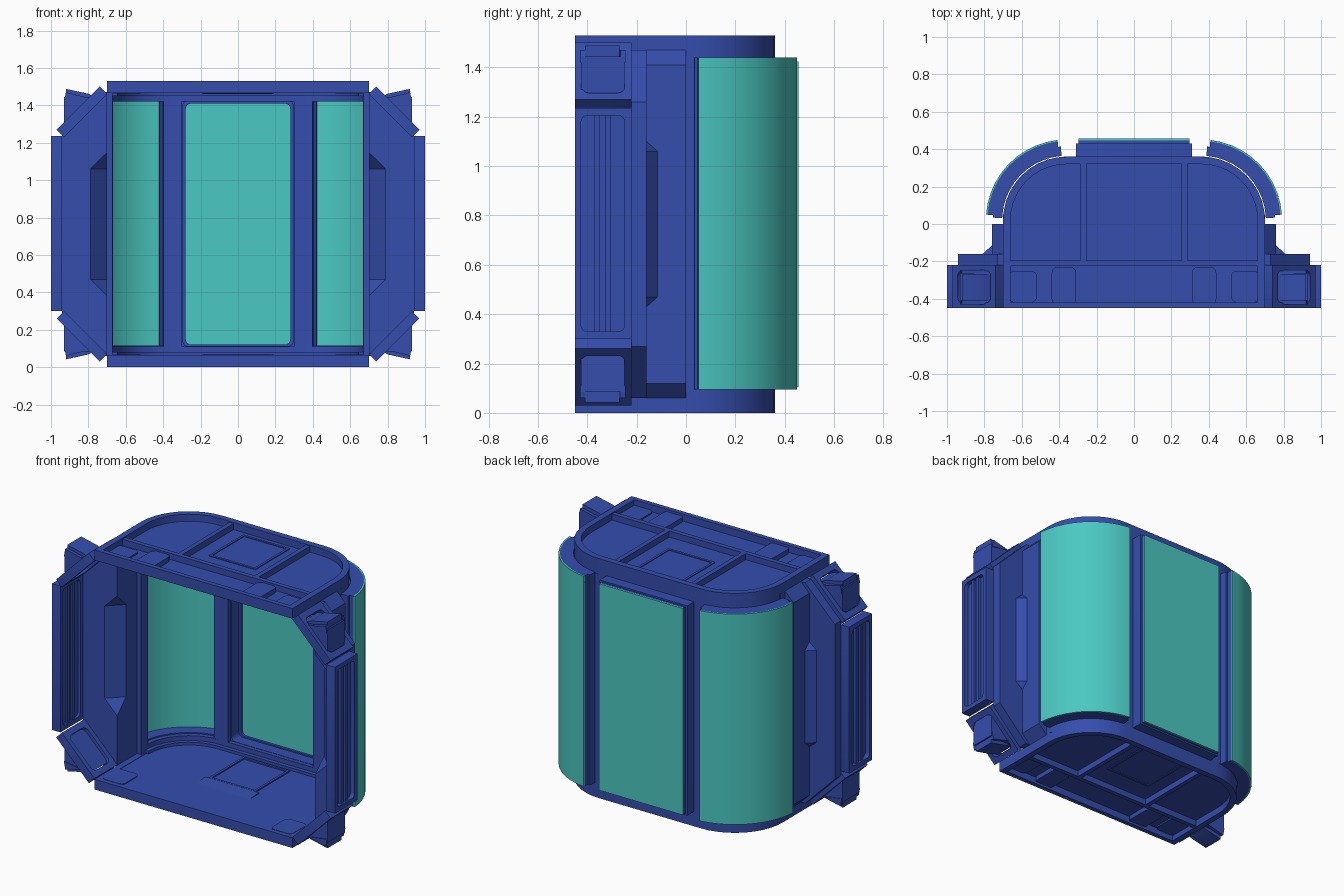
import bpy, bmesh, math
from mathutils import Matrix, Vector

if "Cube" in bpy.data.objects:
    bpy.data.objects.remove(bpy.data.objects["Cube"])

MID = 0.765           # mid height, everything mirrors about it
C = (0.36, 0.02)      # centre of the rounded rear corner


def material(name, rgb):
    m = bpy.data.materials.new(name)
    m.diffuse_color = (*rgb, 1)
    m.use_nodes = True
    m.node_tree.nodes["Principled BSDF"].inputs["Base Color"].default_value = m.diffuse_color
    return m


BLUE = material("hull_blue", (0.035, 0.075, 0.42))
TEAL = material("glass_teal", (0.07, 0.58, 0.54))

pivot = bpy.data.objects.new("mirror_pivot", None)
bpy.context.collection.objects.link(pivot)
pivot.location = (0, 0, MID)
pivot.hide_render = True


def put(axis, p, h):
    a, b = p
    return {"x": (h, a, b), "y": (a, h, b), "z": (a, b, h)}[axis]


def make(name, parts, mat=BLUE, mirror="", matrix=None):
    """parts: (axis, low, high, outline, optional hole outline)"""
    bm = bmesh.new()
    for axis, lo, hi, outer, *hole in parts:
        loops = [[bm.verts.new(put(axis, p, h)) for p in pts]
                 for pts in [outer] + hole for h in (lo, hi)]
        n = len(outer)
        pairs = [(0, 1)] if not hole else [(0, 1), (2, 3), (0, 2), (1, 3)]
        for i, j in pairs:
            for k in range(n):
                m = (k + 1) % n
                bm.faces.new((loops[i][k], loops[i][m], loops[j][m], loops[j][k]))
        if not hole:
            bm.faces.new(loops[0])
            bm.faces.new(loops[1])
    bmesh.ops.recalc_face_normals(bm, faces=bm.faces)
    if matrix:
        bm.transform(matrix)
    me = bpy.data.meshes.new(name)
    bm.to_mesh(me)
    bm.free()
    me.materials.append(mat)
    ob = bpy.data.objects.new(name, me)
    bpy.context.collection.objects.link(ob)
    if mirror:
        mod = ob.modifiers.new("mirror", "MIRROR")
        mod.mirror_object = pivot
        mod.use_axis = [c in mirror for c in "xyz"]
    return ob


def rrect(x0, x1, y0, y1, r=0.0005, n=4):
    pts = []
    for q, (cx, cy) in enumerate([(x1 - r, y1 - r), (x0 + r, y1 - r), (x0 + r, y0 + r), (x1 - r, y0 + r)]):
        for i in range(n + 1):
            t = math.radians(90 * (q + i / n))
            pts.append((cx + r * math.cos(t), cy + r * math.sin(t)))
    return pts


def rect(x0, x1, y0, y1):
    return [(x0, y0), (x1, y0), (x1, y1), (x0, y1)]


def arc(r, a0, a1, n=10):
    ts = [math.radians(a0 + (a1 - a0) * i / n) for i in range(n + 1)]
    return [(C[0] + r * math.cos(t), C[1] + r * math.sin(t)) for t in ts]


def band(r0, r1, a0, a1, n=10):
    return arc(r1, a0, a1, n) + arc(r0, a0, a1, n)[::-1]


def d_shape(r, y0):
    a = arc(r, 0, 90)
    x = C[0] + r
    return [(x, y0)] + a + [(-p, q) for p, q in a[::-1]] + [(-x, y0)]


# floor and ceiling: plate, rim and outer ribs
make("deck_plate", [("z", 0.045, 0.062, d_shape(0.33, -0.44))], mirror="z")
make("deck_rim", [("z", 0, 0.065, d_shape(0.34, -0.45), d_shape(0.30, -0.42))], mirror="z")
make("deck_ribs", [("z", 0.006, 0.05, rect(-0.69, 0.69, -0.225, -0.195))]
     + [("z", 0.006, 0.05, rect(s * 0.27 - 0.015, s * 0.27 + 0.015, -0.2, 0.34)) for s in (-1, 1)],
     mirror="z")
make("deck_hatch", [("z", 0.04, 0.07, rrect(-0.165, 0.165, -0.06, 0.29), rrect(-0.15, 0.15, -0.045, 0.275))], mirror="z")
make("hatch_step", [("x", -0.19, 0.19, [(-0.18, 0.06), (-0.06, 0.06), (-0.06, 0.069)])], mirror="z")
make("deck_latches", [("z", 0.015, 0.05, rrect(0.31, 0.44, -0.43, -0.23, 0.03)),
                      ("z", 0.035, 0.067, rrect(0.52, 0.67, -0.42, -0.25, 0.03))], mirror="xz")

# rear wall frame: bands above and below the windows, posts between
outer = arc(0.34, 0, 90)
inner = arc(0.31, 0, 90)
strip = (outer + [(-x, y) for x, y in outer[::-1]] + [(-x, y) for x, y in inner] + inner[::-1])
make("window_sill", [("z", 0.06, 0.11, strip)], mirror="z")
ledge = arc(0.285, 0, 90)
make("floor_border", [("z", 0.06, 0.08, inner + [(-x, y) for x, y in inner[::-1]]
                      + [(-x, y) for x, y in ledge] + ledge[::-1])], mirror="z")
make("window_posts", [("z", 0.1, 1.43, arc(0.34, 83, 90, 3) + [(0.30, 0.36), (0.30, 0.33)] + arc(0.31, 90, 83, 3)),
                      ("z", 0.1, 1.43, band(0.31, 0.34, 0, 5, 1))], mirror="x")

# curved corner windows
Z0, Z1 = 0.095, 1.44
make("curved_window_frame",
     [("z", Z0 if low else Z1 - 0.02, Z0 + 0.02 if low else Z1, band(r0, r1, a0, a1))
      for low in (True, False) for r0, r1, a0, a1 in ((0.345, 0.395, 4, 84), (0.39, 0.424, 5, 83))]
     + [("z", Z0, Z1, band(r0, r1, a0, a1, 1))
        for r0, r1, a0, a1 in ((0.345, 0.395, 2, 5), (0.345, 0.395, 83, 85.5),
                               (0.39, 0.424, 4, 6), (0.39, 0.424, 81.5, 83.5))],
     mirror="x")
make("curved_window_glass", [("z", Z0, Z1, band(0.422, 0.432, 4, 83.5))], TEAL, "x")

# flat centre window
make("centre_window_frame", [
    ("y", 0.355, 0.43, rrect(-0.31, 0.31, 0.095, 1.435), rrect(-0.295, 0.295, 0.112, 1.425, 0.03)),
    ("y", 0.43, 0.447, rrect(-0.297, 0.297, 0.105, 1.425), rrect(-0.28, 0.28, 0.12, 1.41, 0.03))])
make("centre_window_glass", [("y", 0.445, 0.456, rect(-0.297, 0.297, 0.105, 1.425))], TEAL)

# side walls, notched along their inner corner
front_wall = make("side_front_wall", [("y", -0.22, -0.16, [
    (0.70, 0.06), (0.73, 0.06), (0.94, 0.27), (0.94, 2 * MID - 0.27), (0.73, 1.47), (0.70, 1.47)])])
side_wall = make("side_wall", [
    ("y", -0.22, 0.0, [(0.70, 0.06), (0.76, 0.12), (0.76, 1.41), (0.70, 1.47)]),
    ])
make("side_wall_edge", [("z", 0.06, 1.47, rect(0.67, 0.70, -0.02, 0.05))], mirror="x")


def corner_wedge(name, x, y, d, ztip, zfull):
    """Chamfer prism with pointed ends that sits on a vertical corner."""
    bm = bmesh.new()
    e = 0.0 if d[0] < 0.07 else 0.001
    pts = [(x - e, y - e, z) for z in (ztip, 2 * MID - ztip)]
    pts += [(x + d[0], y - e, z) for z in (zfull, 2 * MID - zfull)]
    pts += [(x - e, y + d[1], z) for z in (zfull, 2 * MID - zfull)]
    for p in pts:
        bm.verts.new(p)
    bmesh.ops.convex_hull(bm, input=bm.verts[:])
    bmesh.ops.recalc_face_normals(bm, faces=bm.faces)
    me = bpy.data.meshes.new(name)
    bm.to_mesh(me)
    bm.free()
    me.materials.append(BLUE)
    ob = bpy.data.objects.new(name, me)
    bpy.context.collection.objects.link(ob)
    return ob


notch = corner_wedge("notch_cutter", 0.70, -0.22, (0.09, 0.09), 0.38, 0.47)
for ob in (front_wall, side_wall):
    mod = ob.modifiers.new("notch", "BOOLEAN")
    mod.object = notch
    mod.operation = "DIFFERENCE"
    mod.solver = "EXACT"
    bpy.context.view_layer.objects.active = ob
    bpy.ops.object.modifier_apply(modifier="notch")
bpy.data.objects.remove(notch)
bulge = corner_wedge("corner_bulge", 0.76, -0.16, (0.05, 0.045), 0.43, 0.47)
for ob in (front_wall, side_wall, bulge):
    mod = ob.modifiers.new("mirror", "MIRROR")
    mod.mirror_object = pivot

# upright side frames with a ribbed panel
make("side_frame", [("x", 0.94, 1.0, rrect(-0.45, -0.22, 0.3, 1.235), rrect(-0.425, -0.25, 0.33, 1.205, 0.025))],
     mirror="x")
make("side_panel", [("x", 0.955, 0.972, rect(-0.43, -0.24, 0.32, 1.21))]
     + [("x", 0.945, 0.99, rect(y - 0.012, y + 0.012, 0.33, 1.205)) for y in (-0.36, -0.315)], mirror="x")

# diagonal corner frames and the clamp blocks behind them
turn = Matrix.Translation(Vector((0.835, -0.335, 0.165))) @ Matrix.Rotation(math.radians(-45), 4, "Y")
make("corner_frame", [("z", -0.028, 0.028, rrect(-0.163, 0.163, -0.115, 0.115),
                       rrect(-0.125, 0.125, -0.085, 0.085, 0.03))], mirror="xz", matrix=turn)
make("corner_clamp", [
    ("y", -0.425, -0.25, [(0.745, 0.085), (0.93, 0.085), (0.93, 0.27)]),
    ("y", -0.41, -0.27, [(0.77, 0.085), (0.80, 0.068), (0.92, 0.042), (0.92, 0.09)]),
    ("y", -0.43, -0.41, [(0.80, 0.09), (0.92, 0.06), (0.93, 0.11)]),
    ("y", -0.265, -0.245, [(0.80, 0.09), (0.92, 0.06), (0.93, 0.11)])], mirror="xz")

# smooth curves, keep edges sharp
for ob in bpy.data.objects:
    ob.select_set(ob.type == "MESH")
bpy.context.view_layer.objects.active = front_wall
bpy.ops.object.shade_smooth_by_angle(angle=math.radians(25))
